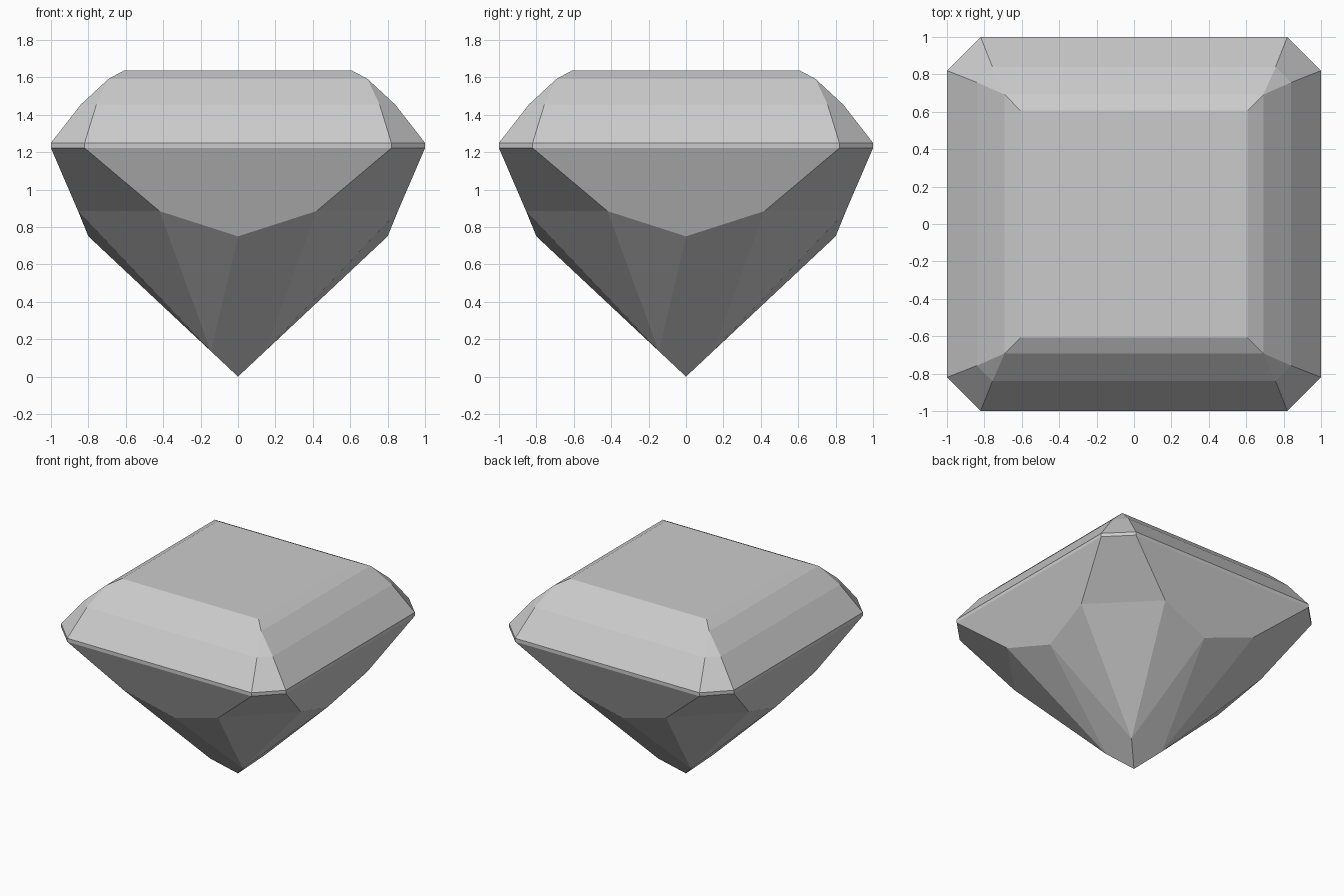
import bpy
import bmesh
from math import pi
from mathutils import Matrix, Vector

cube = bpy.data.objects.get("Cube")
if cube:
    bpy.data.objects.remove(cube, do_unlink=True)

GREY = (0.6, 0.6, 0.6, 1)
stone = bpy.data.materials.new("pale grey stone")
stone.use_nodes = True
stone.diffuse_color = GREY
stone.node_tree.nodes["Principled BSDF"].inputs["Base Color"].default_value = GREY

CENTRE = Vector((0, 0, 1))


def build(name, quarter, whole=()):
    """Repeat one quarter's facets around z, add whole facets, face them outward."""
    bm = bmesh.new()
    turns = [Matrix.Rotation(k * pi / 2, 3, "Z") for k in range(4)]
    facets = [[t @ Vector(p) for p in f] for t in turns for f in quarter]
    facets += [[Vector(p) for p in f] for f in whole]
    for f in facets:
        face = bm.faces.new([bm.verts.new(p) for p in f])
        face.normal_update()
        if face.normal.dot(face.calc_center_median() - CENTRE) < 0:
            face.normal_flip()
    bmesh.ops.remove_doubles(bm, verts=bm.verts, dist=0.0005)
    mesh = bpy.data.meshes.new(name)
    bm.to_mesh(mesh)
    bm.free()
    mesh.materials.append(stone)
    bpy.context.collection.objects.link(bpy.data.objects.new(name, mesh))


def front(half, depth, z):
    """Left and right ends of a front edge."""
    return (-half, -depth, z), (half, -depth, z)


def side(half, depth, z):
    """Front end of the matching edge on the left side."""
    return (depth, -half, z)


# Step-cut rings from girdle to table: half length, depth, height
rings = [(0.82, 1, 1.25), (0.757, 0.84, 1.455), (0.692, 0.692, 1.592), (0.608, 0.608, 1.637)]

# Crown: stepped front facets, tapering corner facets and the flat table
crown = []
for low, high in zip(rings, rings[1:]):
    a, b = front(*low)
    c, d = front(*high)
    crown.append((a, b, d, c))
crown.append((front(*rings[0])[1], side(*rings[0]), side(*rings[1]), front(*rings[1])[1]))
crown.append((front(*rings[1])[1], side(*rings[1]), front(*rings[2])[1]))
t = rings[-1][0]
table = [(x * t, y * t, rings[-1][2]) for x, y in ((-1, -1), (1, -1), (1, 1), (-1, 1))]
build("crown", crown, [table])

# Girdle: thin upright band
upper, lower = (0.82, 1, 1.25), (0.82, 1, 1.222)
a, b = front(*upper)
c, d = front(*lower)
build("girdle", [(a, b, d, c), (b, side(*upper), side(*lower), d)])

# Pavilion: main facets, corner facets and slim facets running to the point
shoulder = (0.42, 0.855, 0.885)
left, right = front(*shoulder)
turned = side(*shoulder)
middle = (0, -0.8, 0.75)
turned_middle = (0.8, 0, 0.75)
low_left, low_right = front(0.145, 0.145, 0.136)
tip = (0, 0, 0)
build("pavilion", [
    (c, d, right, middle, left),
    (d, side(*lower), turned, right),
    (right, turned, low_right),
    (right, low_right, middle),
    (turned, turned_middle, low_right),
    (middle, low_left, tip, low_right),
])
